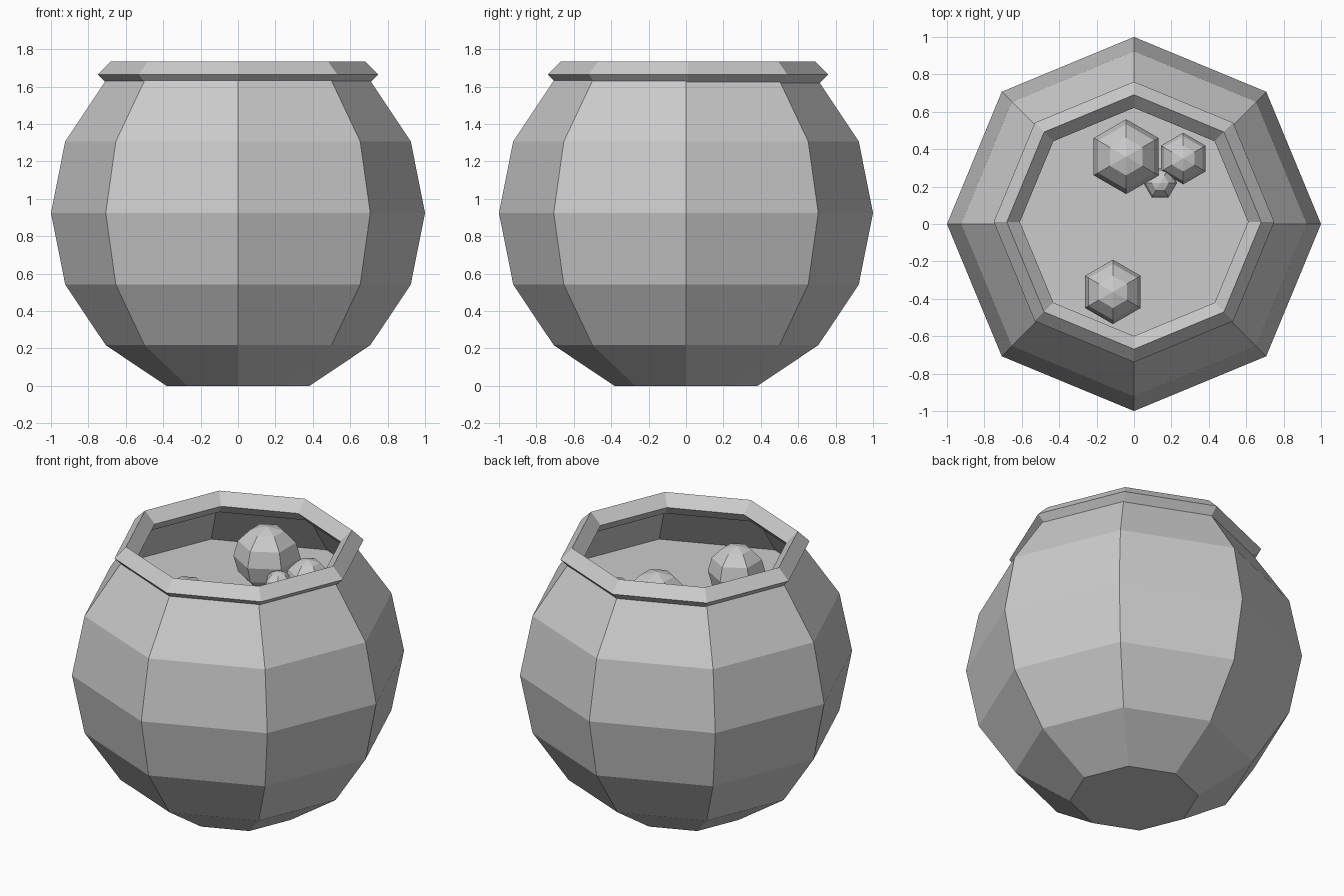
import bpy, bmesh, math

if "Cube" in bpy.data.objects:
    bpy.data.objects.remove(bpy.data.objects["Cube"])

CZ = 0.924  # height of the pot's widest ring


def finish(name, bm, loc, rot=0.0):
    bmesh.ops.recalc_face_normals(bm, faces=bm.faces[:])
    mesh = bpy.data.meshes.new(name)
    bm.to_mesh(mesh)
    bm.free()
    ob = bpy.data.objects.new(name, mesh)
    ob.location = loc
    ob.rotation_euler.z = rot
    bpy.context.collection.objects.link(ob)
    return ob


# Pot body: eight-sided sphere, opened at the top and flattened at the bottom
bm = bmesh.new()
bmesh.ops.create_uvsphere(bm, u_segments=8, v_segments=8, radius=1)
bmesh.ops.delete(bm, geom=[v for v in bm.verts if v.co.z > 0.8 or v.co.z < -0.95],
                 context='VERTS')
base = [e for e in bm.edges if all(v.co.z < -0.9 for v in e.verts)]
bmesh.ops.contextual_create(bm, geom=base)
finish("pot_body", bm, (0, 0, CZ))

# Rim: ring with a diamond cross-section
bpy.ops.mesh.primitive_torus_add(major_segments=8, minor_segments=4,
                                 major_radius=0.68, minor_radius=0.07,
                                 location=(0, 0.011, 1.665))
bpy.context.object.name = "pot_rim"

# Liquid surface inside the pot
bm = bmesh.new()
ring = [bm.verts.new((0.92 * math.cos(i * math.pi / 4),
                      0.92 * math.sin(i * math.pi / 4), 0)) for i in range(8)]
bm.faces.new(ring)
finish("liquid_surface", bm, (0, 0, 1.312))

# Bubbles floating on the liquid: position, radius, turn
bubbles = [((-0.042, 0.36, 1.47), 0.20, 0),
           ((0.263, 0.35, 1.40), 0.138, 0),
           ((0.14, 0.22, 1.385), 0.09, 30),
           ((-0.113, -0.363, 1.413), 0.172, 0)]
for i, (loc, r, turn) in enumerate(bubbles):
    bm = bmesh.new()
    bmesh.ops.create_uvsphere(bm, u_segments=6, v_segments=6, radius=r)
    finish(f"bubble_{i + 1}", bm, loc, math.radians(turn))
